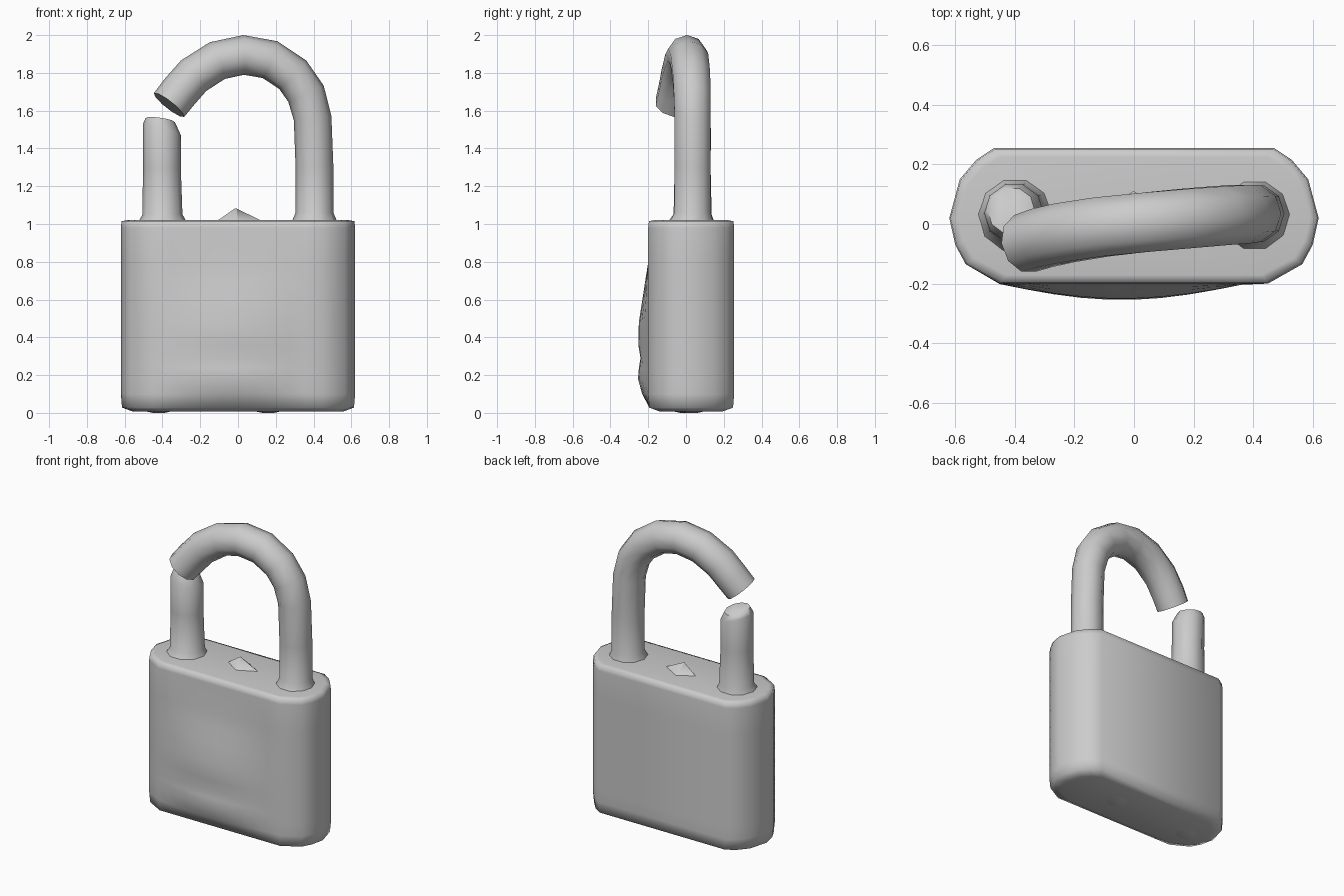
import bpy, bmesh, math
from mathutils import Vector

if "Cube" in bpy.data.objects:
    bpy.data.objects.remove(bpy.data.objects["Cube"])

metal = bpy.data.materials.new("grey metal")
metal.use_nodes = True
GREY = (0.6, 0.6, 0.6, 1)
metal.diffuse_color = GREY
metal.node_tree.nodes["Principled BSDF"].inputs["Base Color"].default_value = GREY


def loft(name, rings, angle):
    """Skin closed rings of points, cap both ends and smooth the result."""
    bm = bmesh.new()
    loops = [[bm.verts.new(p) for p in ring] for ring in rings]
    n = len(loops[0])
    for a, b in zip(loops, loops[1:]):
        for i in range(n):
            j = (i + 1) % n
            bm.faces.new((a[i], a[j], b[j], b[i]))
    bm.faces.new(loops[0][::-1])
    bm.faces.new(loops[-1])
    bmesh.ops.recalc_face_normals(bm, faces=bm.faces)
    mesh = bpy.data.meshes.new(name)
    bm.to_mesh(mesh)
    bm.free()
    ob = bpy.data.objects.new(name, mesh)
    bpy.context.collection.objects.link(ob)
    mesh.materials.append(metal)
    bpy.ops.object.select_all(action='DESELECT')
    ob.select_set(True)
    bpy.context.view_layer.objects.active = ob
    bpy.ops.object.shade_smooth_by_angle(angle=math.radians(angle))
    return ob


def tube(name, path, sides=10):
    """Sweep a round section along (x, y, z, radius) points."""
    pts = [Vector(p[:3]) for p in path]
    rings = []
    for i, p in enumerate(pts):
        t = (pts[min(i + 1, len(pts) - 1)] - pts[max(i - 1, 0)]).normalized()
        across = Vector((0, 1, 0))
        across = (across - t * across.dot(t)).normalized()
        out = across.cross(t)
        r = path[i][3]
        angles = [math.tau * k / sides for k in range(sides)]
        rings.append([p + (out * math.cos(a) + across * math.sin(a)) * r for a in angles])
    return loft(name, rings, 60)


# Body: rounded outline with a worn, bulging front face
def bulge(x, z):
    width = max(0, 1 - abs(x + 0.04) / 0.42)
    height = min(1, max(0, (0.8 - z) / 0.35), max(0, (z - 0.03) / 0.12))
    dent = 0.015 * math.exp(-((z - 0.29) / 0.05) ** 2)
    return max(0, 0.055 * math.sin(width * math.pi / 2) * height - dent * width)


def body_ring(z, inset):
    half = [(0.47, 0.255), (0.53, 0.215), (0.585, 0.15), (0.62, 0.02),
            (0.6, -0.07), (0.565, -0.135), (0.45, -0.2)]
    front = [(0.45 - 0.09 * i, -0.2) for i in range(1, 10)]
    outline = half + front + [(-x, y) for x, y in reversed(half)]
    ring = []
    for x, y in outline:
        push = bulge(x, z) if y <= -0.2 else 0
        ring.append((x * (1 - inset / 0.62), 0.025 + (y - 0.025) * (1 - inset / 0.23) - push, z))
    return ring


levels = [(0.008, 0.06), (0.028, 0.006), (0.1, 0), (0.18, 0), (0.24, 0), (0.29, 0),
          (0.36, 0), (0.48, 0), (0.6, 0), (0.7, 0), (0.8, 0), (0.98, 0),
          (1.015, 0.004), (1.02, 0.03)]
loft("lock_body", [body_ring(z, i) for z, i in levels], 75)

# Shackle: leg on the left, arch swinging forward to a cut end
tube("shackle_arch", [
    (0.405, 0.03, 0.99, 0.13), (0.405, 0.035, 1.06, 0.1), (0.405, 0.035, 1.3, 0.1),
    (0.395, 0.035, 1.56, 0.1), (0.36, 0.033, 1.69, 0.103), (0.29, 0.028, 1.79, 0.104),
    (0.17, 0.018, 1.87, 0.105), (0.03, 0.005, 1.895, 0.105), (-0.11, -0.01, 1.865, 0.105),
    (-0.235, -0.03, 1.785, 0.105), (-0.31, -0.047, 1.7, 0.104), (-0.365, -0.065, 1.63, 0.102)])

# Cut stub of the shackle on the right, sheared at the top
stub = tube("shackle_stub", [
    (-0.4, 0.03, 0.99, 0.14), (-0.4, 0.035, 1.05, 0.106), (-0.403, 0.035, 1.3, 0.1),
    (-0.403, 0.037, 1.5, 0.1), (-0.412, 0.045, 1.545, 0.08)])
for v in stub.data.vertices:
    if v.co.z > 1.45:
        v.co.z -= 0.33 * (v.co.x + 0.4)

# Small pointed burr on top of the body
loft("top_burr", [
    [(-0.12, 0.05, 1.01), (0, -0.03, 1.01), (0.14, 0.04, 1.01), (0, 0.12, 1.01)],
    [(-0.02, 0.04, 1.08), (-0.012, 0.036, 1.083), (-0.004, 0.04, 1.08), (-0.012, 0.044, 1.083)]], 60)

# Worn lumps under the base
for name, x, y in (("base_lump_right", -0.42, 0.0), ("base_lump_left", 0.16, 0.03)):
    loft(name, [[(x + s * math.cos(a), y + s * math.sin(a), z)
                 for a in (math.tau * k / 8 for k in range(8))]
                for s, z in ((0.03, 0), (0.1, 0.015))], 60)
